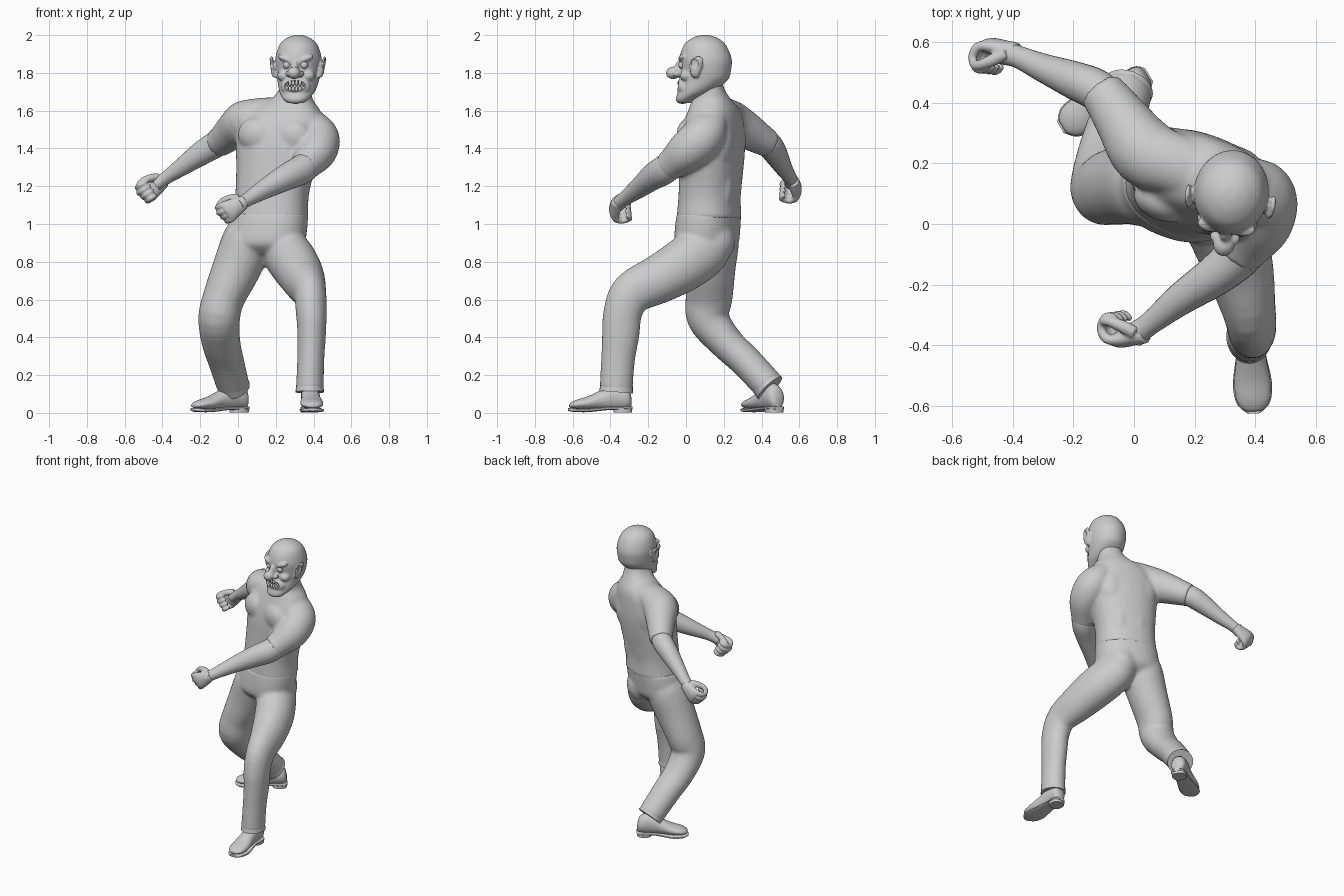
import bpy, bmesh, math
from mathutils import Vector, Matrix

X, Z = Vector((1, 0, 0)), Vector((0, 0, 1))


def spline(rows, k=4):
    """Catmull-Rom interpolation of (x, y, z, a, b) rows."""
    rows = [list(r) for r in rows]
    p = [rows[0]] + rows + [rows[-1]]
    out = []
    for i in range(1, len(p) - 2):
        for j in range(k):
            t = j / k
            out.append([0.5 * (2 * b + (c - a) * t + (2 * a - 5 * b + 4 * c - d) * t * t
                               + (3 * b - a - 3 * c + d) * t ** 3)
                        for a, b, c, d in zip(p[i - 1], p[i], p[i + 1], p[i + 2])])
    return out + [rows[-1]]


def tube(bm, rows, ref=X, axis=None, power=1.0, n=24):
    """Loft of ellipses: radius a along ref, radius b across it."""
    rows = spline(rows)
    pts = [Vector(r[:3]) for r in rows]
    rings = []
    for i, r in enumerate(rows):
        t = axis or (pts[min(i + 1, len(pts) - 1)] - pts[max(i - 1, 0)]).normalized()
        u = (ref - t * ref.dot(t)).normalized()
        v = t.cross(u)
        ring = []
        for j in range(n):
            c, s = math.cos(math.tau * j / n), math.sin(math.tau * j / n)
            c = math.copysign(abs(c) ** power, c)
            s = math.copysign(abs(s) ** power, s)
            ring.append(bm.verts.new(pts[i] + u * c * max(r[3], .004) + v * s * max(r[4], .004)))
        rings.append(ring)
    for p, q in zip(rings, rings[1:]):
        for j in range(n):
            bm.faces.new((p[j], p[(j + 1) % n], q[(j + 1) % n], q[j]))
    bm.faces.new(rings[0][::-1])
    bm.faces.new(rings[-1])


def ball(bm, c, r, rot=Matrix()):
    r = r if isinstance(r, tuple) else (r, r, r)
    bmesh.ops.create_uvsphere(bm, u_segments=24, v_segments=16, radius=1,
                              matrix=Matrix.Translation(c) @ rot @ Matrix.Diagonal((*r, 1)))


def finish(bm, name, voxel=0, smooth=4, matrix=None):
    if matrix:
        bmesh.ops.transform(bm, matrix=matrix, verts=bm.verts)
    bmesh.ops.recalc_face_normals(bm, faces=bm.faces)
    me = bpy.data.meshes.new(name)
    bm.to_mesh(me)
    bm.free()
    ob = bpy.data.objects.new(name, me)
    bpy.context.collection.objects.link(ob)
    bpy.ops.object.select_all(action='DESELECT')
    ob.select_set(True)
    bpy.context.view_layer.objects.active = ob
    bpy.ops.object.shade_smooth_by_angle(angle=math.radians(40))
    if voxel:
        m = ob.modifiers.new("Fuse", 'REMESH')
        m.mode, m.voxel_size, m.use_smooth_shade = 'VOXEL', voxel, True
        m = ob.modifiers.new("Soften", 'SMOOTH')
        m.factor, m.iterations = 0.5, smooth
    return ob


# Shirt: torso, neck, chest and back muscles, sleeves; twisted left shoulder forward
twist = Matrix.Rotation(math.radians(-20), 4, 'Z')
bm = bmesh.new()
tube(bm, [(.17, .122, 1.03, .204, .162), (.18, .125, 1.15, .196, .155), (.20, .135, 1.3, .212, .158),
          (.215, .14, 1.42, .23, .158), (.23, .145, 1.52, .235, .145), (.25, .15, 1.6, .19, .125),
          (.285, .135, 1.66, .11, .10), (.305, .115, 1.72, .083, .085), (.31, .11, 1.78, .08, .08)],
     ref=twist @ X, axis=Z, power=.88, n=36)
tube(bm, [(.25, .16, 1.61, .06, .09), (.13, .2, 1.59, .08, .1), (.04, .235, 1.545, .112, .115),
          (-.03, .33, 1.49, .098, .095), (-.075, .395, 1.45, .083, .082), (-.11, .44, 1.425, .075, .075)], ref=Z)
tube(bm, [(.33, .14, 1.59, .05, .08), (.39, .11, 1.515, .095, .11), (.423, .08, 1.45, .115, .115),
          (.415, .005, 1.385, .108, .108), (.37, -.065, 1.325, .088, .086), (.345, -.1, 1.3, .08, .08)],
     ref=Vector((1, -.5, .3)))
for c, r in [((.095, .075, 1.475), (.1, .065, .09)), ((.285, .015, 1.47), (.1, .06, .09)),
             ((.14, .255, 1.45), (.09, .06, .13)), ((.34, .195, 1.44), (.09, .06, .13)),
             ((.175, .25, 1.24), (.06, .045, .17)), ((.29, .208, 1.24), (.06, .045, .17))]:
    ball(bm, c, r, twist)
finish(bm, "shirt", .011, 8)

# Trousers: pelvis, buttocks, front (left) leg and rear (right) leg
bm = bmesh.new()
tube(bm, [(.14, .11, .84, .12, .1), (.145, .11, .89, .2, .155), (.155, .113, .96, .213, .163),
          (.17, .122, 1.06, .204, .161)], ref=twist @ X, axis=Z, power=.9, n=36)
ball(bm, (.07, .17, .91), (.11, .1, .12))
ball(bm, (.235, .15, .91), (.11, .11, .12))
tube(bm, [(.215, .14, .95, .11, .12), (.245, .09, .865, .125, .145), (.30, -.01, .785, .128, .142),
          (.345, -.14, .71, .115, .13), (.38, -.285, .635, .088, .115), (.388, -.335, .53, .082, .103),
          (.39, -.345, .42, .076, .1), (.385, -.36, .28, .072, .09), (.38, -.37, .12, .074, .088)])
tube(bm, [(.085, .13, 1.02, .1, .11), (.055, .135, .92, .135, .145), (-.01, .13, .76, .128, .132),
          (-.075, .122, .61, .112, .125), (-.1, .118, .5, .111, .112), (-.09, .21, .375, .103, .092),
          (-.062, .32, .27, .095, .086), (-.025, .44, .14, .087, .084)])
finish(bm, "trousers", .011, 10)

# Trouser cuffs
for side, rows in (("left", [(.38, -.366, .16, .07, .084), (.38, -.37, .11, .076, .09)]),
                   ("right", [(-.035, .41, .17, .083, .08), (-.022, .445, .132, .087, .085)])):
    bm = bmesh.new()
    tube(bm, rows)
    finish(bm, side + "_cuff")

# Forearms
bm = bmesh.new()
tube(bm, [(-.07, .39, 1.45, .06, .06), (-.12, .44, 1.42, .07, .068), (-.2, .475, 1.37, .063, .062),
          (-.3, .515, 1.3, .047, .047), (-.38, .55, 1.245, .035, .037), (-.43, .565, 1.21, .035, .04)], ref=Z)
finish(bm, "right_forearm")
bm = bmesh.new()
tube(bm, [(.385, -.06, 1.335, .07, .07), (.34, -.11, 1.29, .078, .075), (.26, -.175, 1.25, .071, .067),
          (.15, -.25, 1.19, .054, .053), (.05, -.33, 1.13, .037, .038), (.0, -.365, 1.1, .037, .042)], ref=Z)
finish(bm, "left_forearm")

# Fists: palm, four curled fingers and thumb
for side, wrist, d, palm in (("right", (-.395, .57, 1.225), (-.8, .15, -.5), (-.25, -1, -.1)),
                             ("left", (.03, -.365, 1.115), (-.85, -.15, -.5), (-.15, 1, 0))):
    d = Vector(d).normalized()
    nrm = (Vector(palm) - d * d.dot(Vector(palm))).normalized()
    up = d.cross(nrm)
    up = up if up.z > 0 else -up

    def at(f, n, u, r, q=None):
        return (*(Vector(wrist) + (d * f + nrm * n + up * u) * 1.12), r, q or r)
    bm = bmesh.new()
    tube(bm, [at(-.01, 0, 0, .032, .03), at(.03, 0, 0, .046, .03), at(.075, -.002, 0, .056, .028),
              at(.098, 0, 0, .05, .02)], ref=up)
    for i in range(4):
        u, s = .039 - .026 * i, 1 - .06 * abs(i - 1)
        tube(bm, [at(.075, -.002, u, .016), at(.11 * s, .008, u, .017), at(.122 * s, .04, u, .015),
                  at(.1 * s, .068, u, .015), at(.07, .066, u, .014), at(.055, .05, u, .009)], ref=up, n=12)
    tube(bm, [at(.01, .01, .03, .022), at(.04, .035, .045, .021), at(.075, .055, .052, .017),
              at(.1, .06, .045, .015), at(.11, .06, .04, .007)], ref=nrm, n=12)
    finish(bm, side + "_fist", .006, 2)

# Shoes: upper, sole and heel block
for side, heel, ang in (("left", (.378, -.29), -87), ("right", (.045, .49), -149)):
    M = Matrix.Translation((*heel, 0)) @ Matrix.Rotation(math.radians(ang), 4, 'Z')
    bm = bmesh.new()
    tube(bm, [(0, 0, .06, .025, .02), (.02, 0, .08, .06, .045), (.09, 0, .088, .073, .049),
              (.16, 0, .07, .052, .051), (.23, 0, .053, .035, .06), (.29, 0, .045, .024, .055),
              (.32, 0, .04, .014, .035), (.328, 0, .038, .006, .018)], ref=Z, axis=X)
    finish(bm, side + "_shoe", matrix=M)
    bm = bmesh.new()
    tube(bm, [(-.005, 0, .026, .009, .025), (.03, 0, .026, .009, .05), (.12, 0, .024, .009, .046),
              (.23, 0, .014, .01, .064), (.3, 0, .015, .01, .055), (.335, 0, .018, .008, .02)],
         ref=Z, axis=X, power=.6)
    tube(bm, [(.045, 0, .001, .048, .046), (.045, 0, .026, .049, .047)], axis=Z, power=.8)
    finish(bm, side + "_sole", matrix=M)

# Head with brow, cheeks, muzzle, nose and ears, turned a little
H = Matrix.Translation((.32, .1, 0)) @ Matrix.Rotation(math.radians(-8), 4, 'Z')
bm = bmesh.new()
tube(bm, [(0, .0, 2.0, .02, .02), (0, 0, 1.986, .06, .065), (0, 0, 1.95, .1, .11),
          (0, .003, 1.88, .122, .138), (0, .005, 1.82, .12, .135), (0, -.005, 1.76, .11, .125),
          (0, -.05, 1.70, .094, .094), (0, -.1, 1.66, .067, .055), (0, -.11, 1.64, .042, .035)],
     axis=Z, n=32)
ball(bm, (0, -.1, 1.725), (.08, .052, .055))
ball(bm, (0, -.12, 1.66), (.04, .03, .025))
ball(bm, (0, -.135, 1.825), (.02, .025, .04))
ball(bm, (0, -.17, 1.80), (.035, .038, .033))
for s in (-1, 1):
    tilt = Matrix.Rotation(math.radians(-22 * s), 4, 'Y')
    ball(bm, (.05 * s, -.108, 1.873), (.05, .027, .017), tilt)
    ball(bm, (.065 * s, -.09, 1.785), (.035, .034, .03))
    ball(bm, (.03 * s, -.145, 1.795), (.02, .022, .017))
    tube(bm, [(.115 * s, -.035, 1.775, .01, .014), (.126 * s, -.035, 1.79, .012, .022),
              (.134 * s, -.03, 1.835, .011, .036), (.142 * s, -.02, 1.87, .009, .034),
              (.142 * s, -.015, 1.887, .006, .014)], axis=Z, n=16)
head = finish(bm, "head", .006, 3, H)

# Mouth, eye-socket and ear-hollow cutter
bm = bmesh.new()
ball(bm, (0, -.152, 1.73), (.062, .045, .032))
for s in (-1, 1):
    ball(bm, (.046 * s, -.142, 1.842), (.027, .022, .019))
    ball(bm, (.148 * s, -.034, 1.845), (.009, .02, .03))
cutter = finish(bm, "face_cutter", matrix=H)
cutter.hide_render = True
cutter.hide_set(True)
cut = head.modifiers.new("Mouth", 'BOOLEAN')
cut.operation, cut.object, cut.solver = 'DIFFERENCE', cutter, 'EXACT'

# Eyes and teeth
bm = bmesh.new()
for s in (-1, 1):
    ball(bm, (.046 * s, -.114, 1.842), .021)
finish(bm, "eyes", matrix=H)
bm = bmesh.new()
for i in range(6):
    x = (i - 2.5) * .018
    for z in (1.746, 1.715):
        ball(bm, (x, -.137 + 8 * x * x, z), (.0088, .009, .015))
finish(bm, "teeth", matrix=H)
